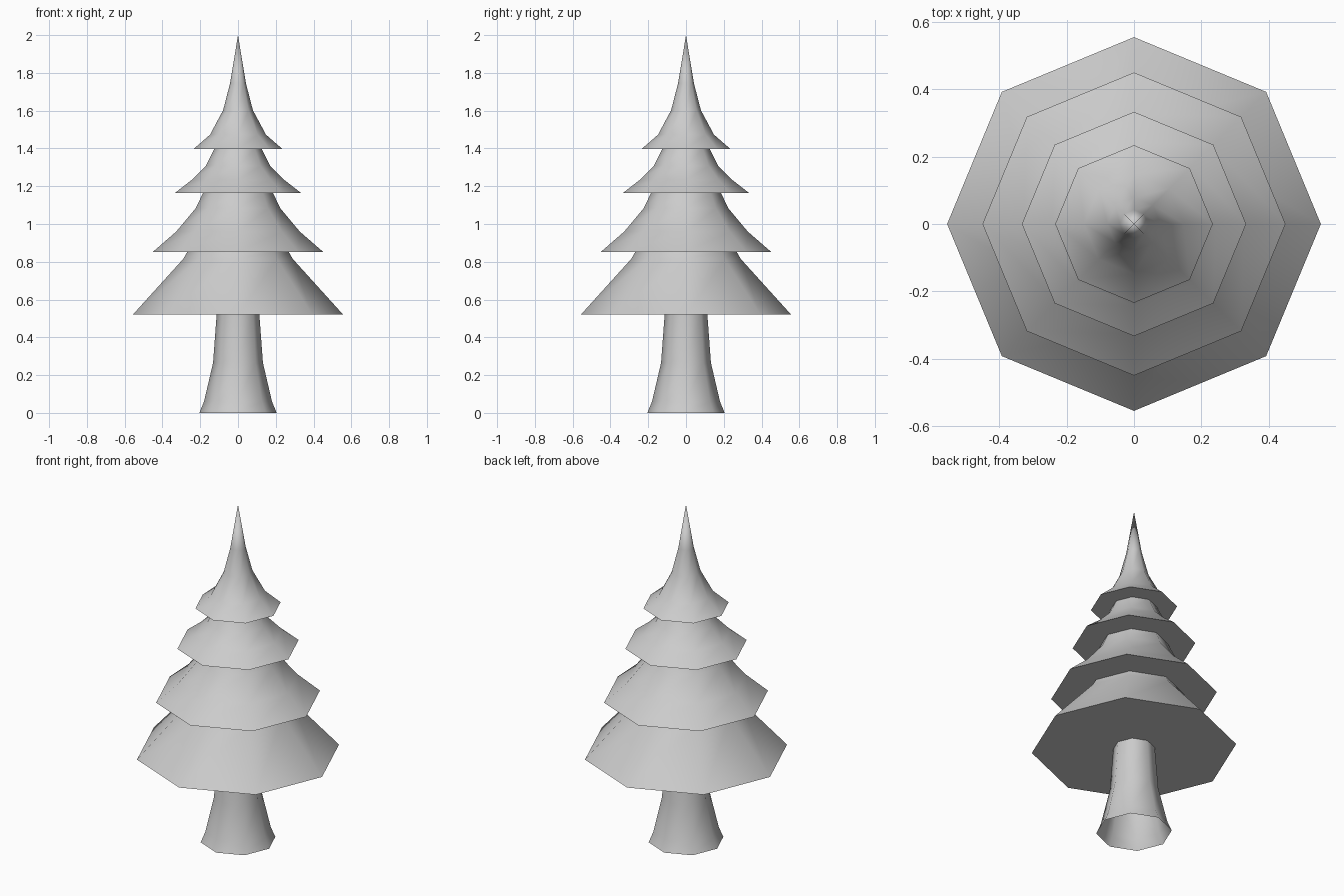
import bpy, bmesh, math

if "Cube" in bpy.data.objects:
    bpy.data.objects.remove(bpy.data.objects["Cube"])

SIDES = 8


def lathe(name, profile):
    """Spin an (r, z) profile into an eight-sided shell with open ends."""
    bm = bmesh.new()
    rings = []
    for r, z in profile:
        if r == 0:
            rings.append([bm.verts.new((0, 0, z))] * SIDES)
        else:
            rings.append([bm.verts.new((r * math.cos(math.tau * i / SIDES),
                                        r * math.sin(math.tau * i / SIDES), z))
                          for i in range(SIDES)])
    for a, b in zip(rings, rings[1:]):
        for i in range(SIDES):
            j = (i + 1) % SIDES
            corners = [a[i], a[j], b[j], b[i]]
            bm.faces.new(list(dict.fromkeys(corners)))
    mesh = bpy.data.meshes.new(name)
    bm.to_mesh(mesh)
    bm.free()
    obj = bpy.data.objects.new(name, mesh)
    bpy.context.collection.objects.link(obj)
    bpy.ops.object.select_all(action='DESELECT')
    obj.select_set(True)
    bpy.context.view_layer.objects.active = obj
    bpy.ops.object.shade_smooth_by_angle(angle=math.radians(60))
    return obj


# Flared trunk, open at the ground
lathe("trunk", [(0.205, 0), (0.18, 0.06), (0.132, 0.265), (0.113, 0.522)])

# Foliage tiers: each starts with a flat underside meeting the part below
tiers = {
    "foliage_bottom": [(0.113, 0.522), (0.555, 0.522), (0.29, 0.815), (0.268, 0.853)],
    "foliage_lower": [(0.268, 0.853), (0.45, 0.853), (0.327, 0.96),
                      (0.224, 1.083), (0.185, 1.165)],
    "foliage_upper": [(0.185, 1.165), (0.333, 1.165), (0.243, 1.235),
                      (0.17, 1.308), (0.125, 1.398)],
    "foliage_top": [(0.125, 1.398), (0.234, 1.398), (0.148, 1.473),
                    (0.079, 1.602), (0.042, 1.745), (0, 2.0)],
}
for name, profile in tiers.items():
    lathe(name, profile)
